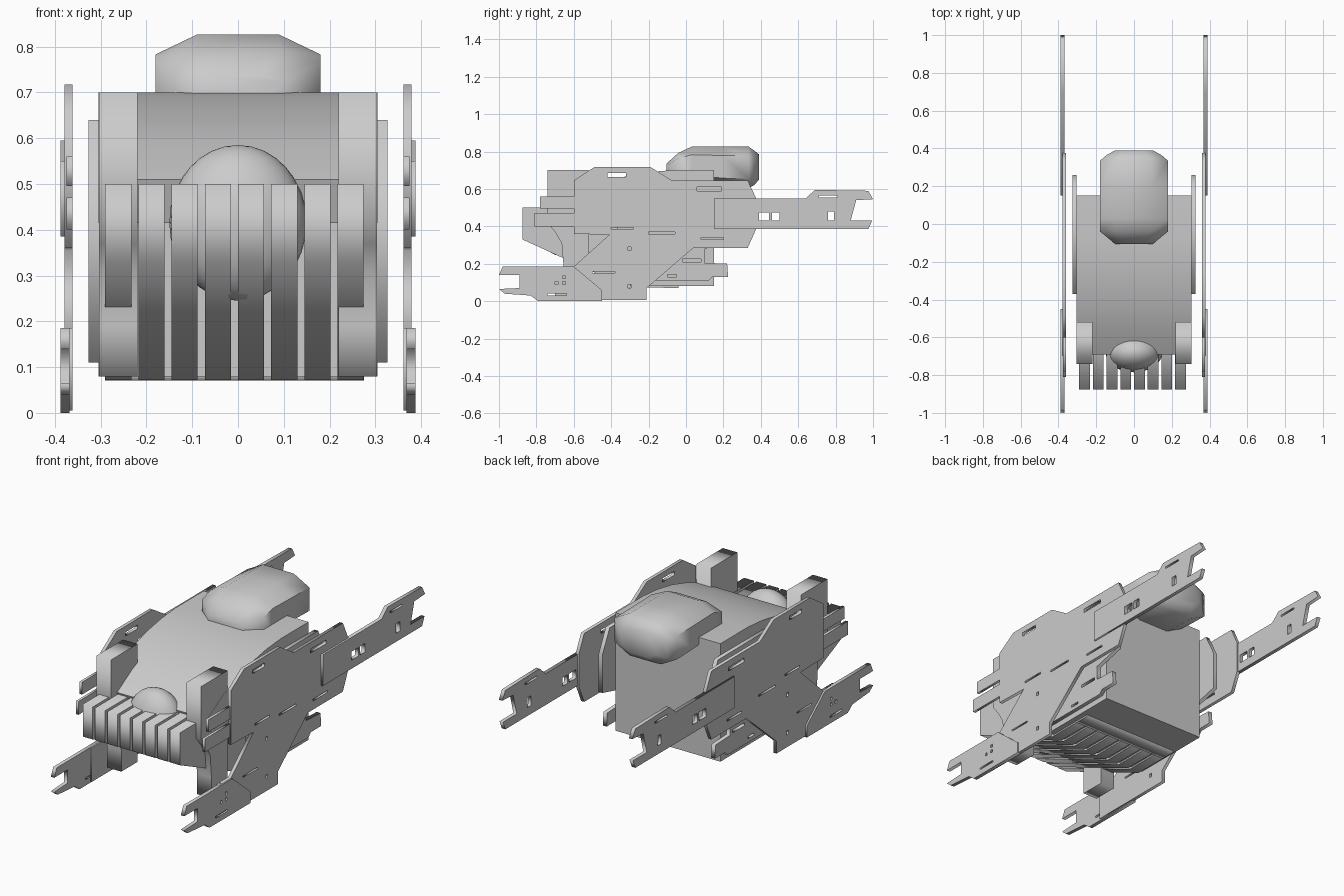
import bpy, bmesh
from mathutils import Matrix

# maps a drawn (y, z) profile with thickness onto world x
SIDE = Matrix(((0, 0, 1, 0), (1, 0, 0, 0), (0, 1, 0, 0), (0, 0, 0, 1)))


def rect(y0, y1, z0, z1):
    return [(y0, z0), (y1, z0), (y1, z1), (y0, z1)]


def finish(ob, smooth=None):
    bm = bmesh.new()
    bm.from_mesh(ob.data)
    bmesh.ops.remove_doubles(bm, verts=bm.verts, dist=0.0001)
    bmesh.ops.recalc_face_normals(bm, faces=bm.faces)
    bm.to_mesh(ob.data)
    bm.free()
    if smooth:
        bpy.ops.object.select_all(action='DESELECT')
        ob.select_set(True)
        bpy.context.view_layer.objects.active = ob
        bpy.ops.object.shade_smooth_by_angle(angle=smooth)


def slab(name, outline, x0, x1, holes=(), smooth=None):
    """Side profile (y, z) with holes, extruded from x0 to x1."""
    cu = bpy.data.curves.new(name, 'CURVE')
    cu.dimensions = '2D'
    cu.fill_mode = 'BOTH'
    cu.extrude = abs(x1 - x0) / 2
    for pts in [outline, *holes]:
        sp = cu.splines.new('POLY')
        sp.points.add(len(pts) - 1)
        for p, (y, z) in zip(sp.points, pts):
            p.co = (y, z, 0, 1)
        sp.use_cyclic_u = True
    ob = bpy.data.objects.new(name, cu)
    bpy.context.collection.objects.link(ob)
    bpy.ops.object.select_all(action='DESELECT')
    ob.select_set(True)
    bpy.context.view_layer.objects.active = ob
    bpy.ops.object.convert(target='MESH')
    ob = bpy.context.view_layer.objects.active
    ob.data.transform(Matrix.Translation(((x0 + x1) / 2, 0, 0)) @ SIDE)
    finish(ob, smooth)
    return ob


def pair(name, outline, x0, x1, holes=()):
    for s, side in ((1, "right"), (-1, "left")):
        slab(f"{name}_{side}", outline, s * x0, s * x1, holes)


# main hull with a curved nose deck
slab("hull", [(0.15, 0.08), (0.15, 0.70), (-0.08, 0.70), (-0.2, 0.69), (-0.32, 0.668),
              (-0.44, 0.633), (-0.56, 0.586), (-0.69, 0.51), (-0.655, 0.415),
              (-0.30, 0.415), (-0.30, 0.08)], -0.305, 0.305, smooth=0.5)

# front corner columns
pair("corner_column", [(-0.74, 0.70), (-0.52, 0.70), (-0.52, 0.08), (-0.655, 0.08),
                       (-0.655, 0.19), (-0.665, 0.31), (-0.70, 0.37), (-0.74, 0.42)],
     0.22, 0.304)

# row of grille fins running under the belly
for i in range(8):
    x = -0.29 + i * 0.0725
    slab(f"grille_fin_{i + 1}", [(-0.875, 0.50), (-0.875, 0.33), (-0.31, 0.072), (-0.05, 0.072),
                                 (-0.05, 0.3), (-0.5, 0.50)], x, x + 0.057)
slab("belly_plate", rect(-0.12, -0.04, 0.071, 0.09), -0.29, 0.275)

# nose dome
bpy.ops.mesh.primitive_uv_sphere_add(segments=32, ring_count=16, location=(0, -0.68, 0.415))
dome = bpy.context.object
dome.name = "nose_dome"
dome.scale = (0.15, 0.105, 0.17)
bpy.ops.object.shade_smooth()

# rear top pod: octagonal sections lofted along y
sections = [(-0.105, 0.10, 0.68, 0.735), (-0.04, 0.18, 0.66, 0.793), (0.03, 0.18, 0.63, 0.826),
            (0.20, 0.18, 0.61, 0.826), (0.335, 0.18, 0.605, 0.826), (0.365, 0.145, 0.62, 0.805),
            (0.39, 0.10, 0.65, 0.785)]
bm = bmesh.new()
rings = []
for y, w, lo, hi in sections:
    c = (hi - lo) * 0.22
    half = [(w * 0.5, hi), (w, hi - c), (w, lo + c), (w * 0.5, lo)]
    ring = half + [(-x, z) for x, z in reversed(half)]
    rings.append([bm.verts.new((x, y, z)) for x, z in ring])
for a, b in zip(rings, rings[1:]):
    for i in range(8):
        j = (i + 1) % 8
        bm.faces.new((a[i], a[j], b[j], b[i]))
bm.faces.new(rings[0])
bm.faces.new(rings[-1])
me = bpy.data.meshes.new("rear_pod")
bm.to_mesh(me)
bm.free()
pod = bpy.data.objects.new("rear_pod", me)
bpy.context.collection.objects.link(pod)
finish(pod, 0.9)

# outer side armour with panel slots
pair("side_plate",
     [(-0.60, 0.645), (-0.49, 0.717), (-0.19, 0.717), (-0.075, 0.645), (0.33, 0.645),
      (0.375, 0.55), (0.375, 0.385), (0.33, 0.285), (0.04, 0.285), (-0.21, 0.07),
      (-0.21, 0.005), (-0.70, 0.005), (-0.70, 0.185), (-0.60, 0.185), (-0.41, 0.355),
      (-0.60, 0.36)],
     0.361, 0.379,
     [rect(-0.42, -0.32, 0.665, 0.685), rect(0.06, 0.19, 0.59, 0.61),
      rect(-0.40, -0.28, 0.385, 0.395), rect(-0.2, -0.06, 0.36, 0.37),
      rect(-0.31, -0.295, 0.27, 0.29), rect(-0.31, -0.295, 0.07, 0.09),
      rect(-0.5, -0.38, 0.15, 0.158), rect(0.08, 0.2, 0.33, 0.34)])

# rear booms with notched tips and windows
pair("rear_boom",
     [(0.15, 0.55), (0.64, 0.55), (0.69, 0.595), (0.975, 0.59), (1.0, 0.545), (0.91, 0.54),
      (0.88, 0.43), (0.995, 0.43), (0.975, 0.385), (0.15, 0.385)],
     0.368, 0.388,
     [rect(0.39, 0.445, 0.43, 0.475), rect(0.46, 0.50, 0.43, 0.475),
      rect(0.76, 0.79, 0.43, 0.48), rect(0.71, 0.81, 0.555, 0.565)])

# front lower skids with forked tips
pair("front_skid",
     [(-0.45, 0.0), (-0.79, 0.0), (-0.83, 0.03), (-0.97, 0.04), (-1.0, 0.065), (-0.89, 0.07),
      (-0.89, 0.14), (-1.0, 0.14), (-0.98, 0.185), (-0.60, 0.185), (-0.45, 0.06)],
     0.368, 0.388,
     [rect(-0.74, -0.64, 0.03, 0.04), rect(-0.70, -0.685, 0.09, 0.105),
      rect(-0.66, -0.645, 0.09, 0.105), rect(-0.66, -0.645, 0.12, 0.135)])

# forward prongs
pair("upper_prong", rect(-0.78, -0.59, 0.495, 0.56), 0.361, 0.375)
pair("lower_prong", rect(-0.81, -0.59, 0.40, 0.47), 0.361, 0.375)

# inner side plates with rear prongs
pair("inner_plate",
     [(-0.37, 0.64), (0.20, 0.64), (0.26, 0.52), (0.26, 0.32), (0.10, 0.28), (0.10, 0.205),
      (0.22, 0.20), (0.225, 0.13), (0.14, 0.13), (0.12, 0.11), (-0.37, 0.11)],
     0.304, 0.326, [rect(-0.10, -0.05, 0.13, 0.142), rect(-0.02, 0.08, 0.21, 0.225)])
